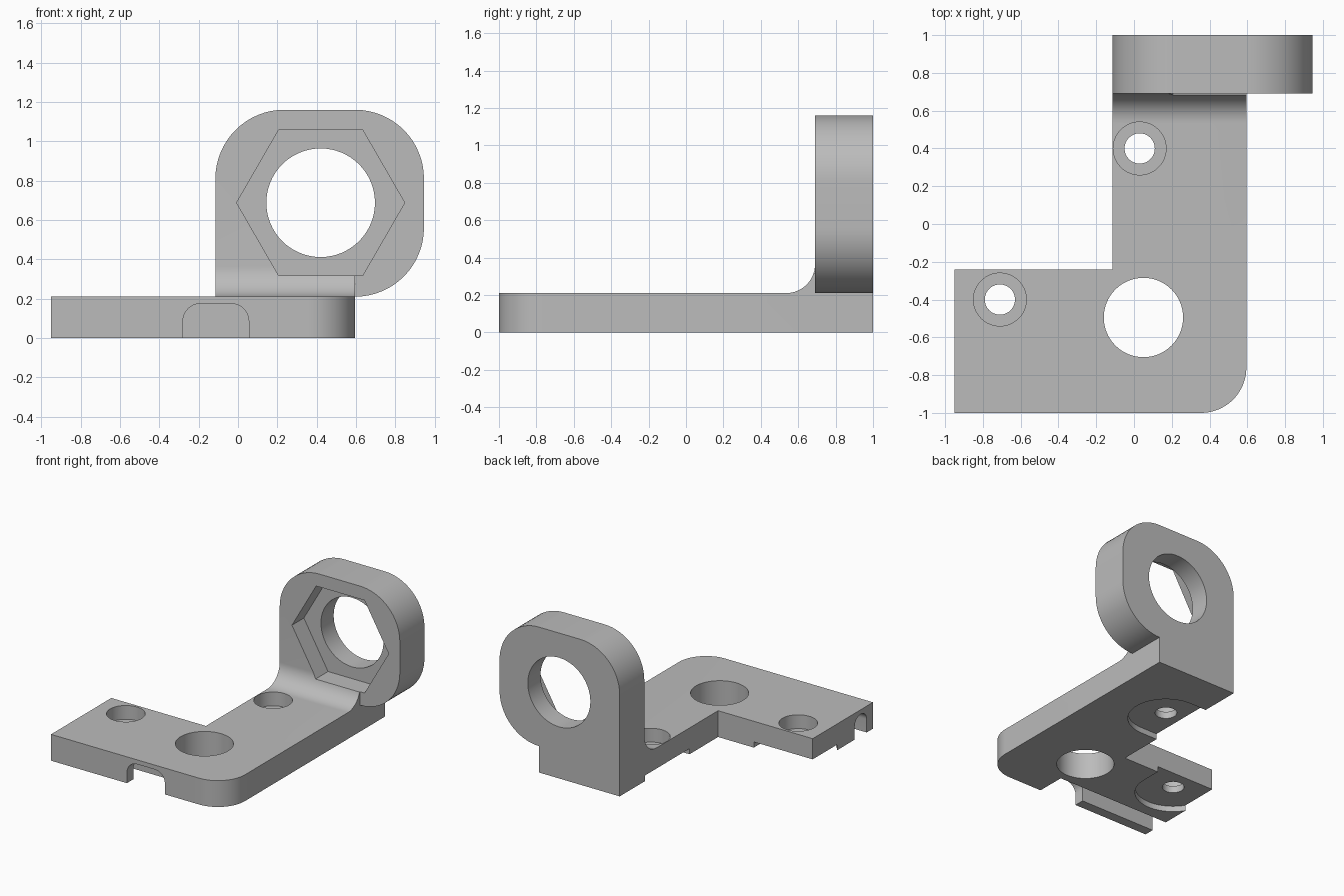
import bpy, bmesh
from math import sin, cos, radians

default = bpy.data.objects.get("Cube")
if default:
    bpy.data.objects.remove(default, do_unlink=True)

grey = bpy.data.materials.new("plain grey")
grey.use_nodes = True
grey.diffuse_color = (0.5, 0.5, 0.5, 1)
grey.node_tree.nodes["Principled BSDF"].inputs["Base Color"].default_value = (0.5, 0.5, 0.5, 1)


def arc(cx, cy, r, start, end, steps=16):
    angles = [radians(start + (end - start) * i / steps) for i in range(steps + 1)]
    return [(cx + r * cos(a), cy + r * sin(a)) for a in angles]


def circle(cx, cy, r, sides=64):
    return arc(cx, cy, r, 0, 360, sides)[:-1]


def prism(name, outline, axis, low, high):
    """Extrude a flat outline along one axis."""
    place = {"x": lambda u, v, w: (w, u, v),
             "y": lambda u, v, w: (u, w, v),
             "z": lambda u, v, w: (u, v, w)}[axis]
    bm = bmesh.new()
    bottom = [bm.verts.new(place(u, v, low)) for u, v in outline]
    top = [bm.verts.new(place(u, v, high)) for u, v in outline]
    bm.faces.new(bottom)
    bm.faces.new(top)
    n = len(outline)
    for i in range(n):
        j = (i + 1) % n
        bm.faces.new((bottom[i], bottom[j], top[j], top[i]))
    bmesh.ops.recalc_face_normals(bm, faces=bm.faces)
    mesh = bpy.data.meshes.new(name)
    bm.to_mesh(mesh)
    bm.free()
    mesh.materials.append(grey)
    obj = bpy.data.objects.new(name, mesh)
    bpy.context.collection.objects.link(obj)
    return obj


def combine(target, tool, operation):
    """Apply a boolean, then discard the tool."""
    mod = target.modifiers.new("boolean", "BOOLEAN")
    mod.object, mod.operation, mod.solver = tool, operation, "EXACT"
    bpy.context.view_layer.objects.active = target
    bpy.ops.object.modifier_apply(modifier=mod.name)
    bpy.data.objects.remove(tool, do_unlink=True)


def arch(left, right, top, r):
    """Channel section, open below, with rounded upper corners."""
    return ([(left, -0.1), (right, -0.1)] + arc(right - r, top - r, r, 0, 90, 10)
            + arc(left + r, top - r, r, 90, 180, 10))


LEFT, STEP, RIGHT = -0.95, -0.115, 0.595
THICK, LUG_FRONT = 0.21, 0.69

# L-shaped plate with one rounded corner
bracket = prism("bracket", [(LEFT, -1)] + arc(RIGHT - 0.24, -0.76, 0.24, -90, 0)
                + [(RIGHT, 0.85), (STEP, 0.85), (STEP, -0.24), (LEFT, -0.24)], "z", 0, THICK)

# Upright lug, reaching down to the underside of the plate
lug = prism("lug", [(STEP, 0), (RIGHT, 0)] + arc(RIGHT, 0.56, 0.35, -90, 0)
            + arc(RIGHT, 0.81, 0.35, 0, 90) + arc(STEP + 0.35, 0.81, 0.35, 90, 180),
            "y", LUG_FRONT, 1)
combine(bracket, lug, "UNION")

# Concave fillet between plate and lug
r = 0.155
fillet = prism("fillet", arc(LUG_FRONT - r, THICK + r, r, -90, 0)
               + [(LUG_FRONT + 0.05, THICK + r), (LUG_FRONT + 0.05, THICK - 0.05),
                  (LUG_FRONT - r, THICK - 0.05)], "x", STEP, RIGHT)
combine(bracket, fillet, "UNION")

# Hexagonal nut pocket and the round bore behind it
cutters = [prism("nut_pocket", circle(0.42, 0.6875, 0.427, 6), "y", 0.45, LUG_FRONT + 0.15),
           prism("lug_bore", circle(0.42, 0.6875, 0.276), "y", 0.45, 1.2),
           prism("plate_bore", circle(0.05, -0.495, 0.21), "z", -0.2, 0.4)]

# Counterbored screw holes
for x, y in ((0.03, 0.4), (-0.71, -0.4)):
    cutters += [prism("screw_hole", circle(x, y, 0.08), "z", -0.2, 0.4),
                prism("counterbore", circle(x, y, 0.14), "z", THICK - 0.11, 0.4)]

# Shallow U-shaped recesses under the screw holes, open at the plate edge
w = 0.28
cutters += [prism("recess", arc(0.03, 0.4, w, -90, 90, 32)
                  + [(-0.4, 0.4 + w), (-0.4, 0.4 - w)], "z", -0.1, 0.045),
            prism("recess", arc(-0.71, -0.4, w, 180, 360, 32)
                  + [(-0.71 + w, 0), (-0.71 - w, 0)], "z", -0.1, 0.045)]

# Underside channel: front opening joined to a run out of the side
cutters += [prism("front_channel", arch(-0.28, 0.055, 0.175, 0.09), "y", -1.1, -0.77),
            prism("side_channel", arch(-0.92, -0.77, 0.174, 0.07), "x", -1.1, -0.1)]

for cutter in cutters:
    combine(bracket, cutter, "DIFFERENCE")

bpy.ops.object.select_all(action="DESELECT")
bracket.select_set(True)
bpy.context.view_layer.objects.active = bracket
bpy.ops.object.shade_smooth_by_angle(angle=radians(30))
